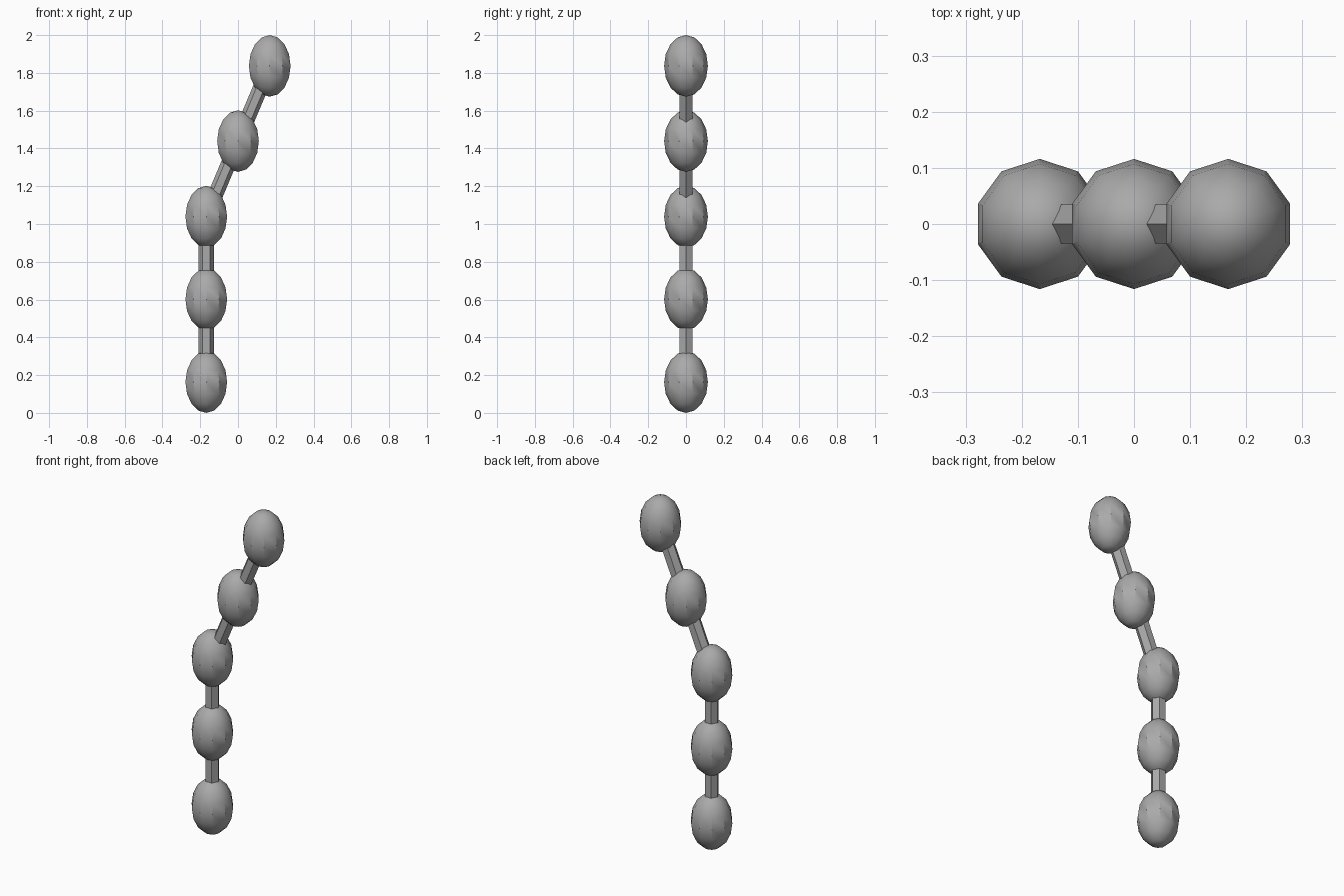
import bpy
import math
from mathutils import Vector

cube = bpy.data.objects.get("Cube")
if cube:
    bpy.data.objects.remove(cube, do_unlink=True)

GREY = (0.4, 0.4, 0.4, 1.0)
grey = bpy.data.materials.new("plain grey")
grey.use_nodes = True
grey.diffuse_color = GREY
grey.node_tree.nodes["Principled BSDF"].inputs["Base Color"].default_value = GREY

BEAD_RADIUS, BEAD_HALF_HEIGHT = 0.116, 0.163
ROD_RADIUS = 0.04


def finish(name):
    obj = bpy.context.object
    obj.name = name
    obj.data.materials.append(grey)
    return obj


def bead(name, centre):
    """Ten-sided upright egg, smooth towards the poles."""
    bpy.ops.mesh.primitive_uv_sphere_add(segments=10, ring_count=8, radius=1, location=centre)
    obj = finish(name)
    obj.scale = (BEAD_RADIUS, BEAD_RADIUS, BEAD_HALF_HEIGHT)
    bpy.ops.object.transform_apply(location=False, rotation=False, scale=True)
    bpy.ops.object.shade_smooth_by_angle(angle=math.radians(35))


def rod(name, start, end):
    """Six-sided rod with one edge facing sideways."""
    span = end - start
    bpy.ops.mesh.primitive_cylinder_add(vertices=6, radius=ROD_RADIUS, depth=span.length,
                                        location=(start + end) / 2)
    obj = finish(name)
    # Turn the hexagon so its corners lie along x, then lean it along the chain
    for v in obj.data.vertices:
        v.co.x, v.co.y = v.co.y, -v.co.x
    obj.rotation_euler.y = math.atan2(span.x, span.z)


# Chain of beads: three upright, then two leaning to the side
centres = [Vector(p) for p in ((-0.168, 0, 0.163), (-0.168, 0, 0.602), (-0.168, 0, 1.039),
                               (0, 0, 1.439), (0.168, 0, 1.837))]
for i, c in enumerate(centres):
    bead(f"bead_{i + 1}", c)
for i, (a, b) in enumerate(zip(centres, centres[1:])):
    rod(f"connecting_rod_{i + 1}", a, b)
